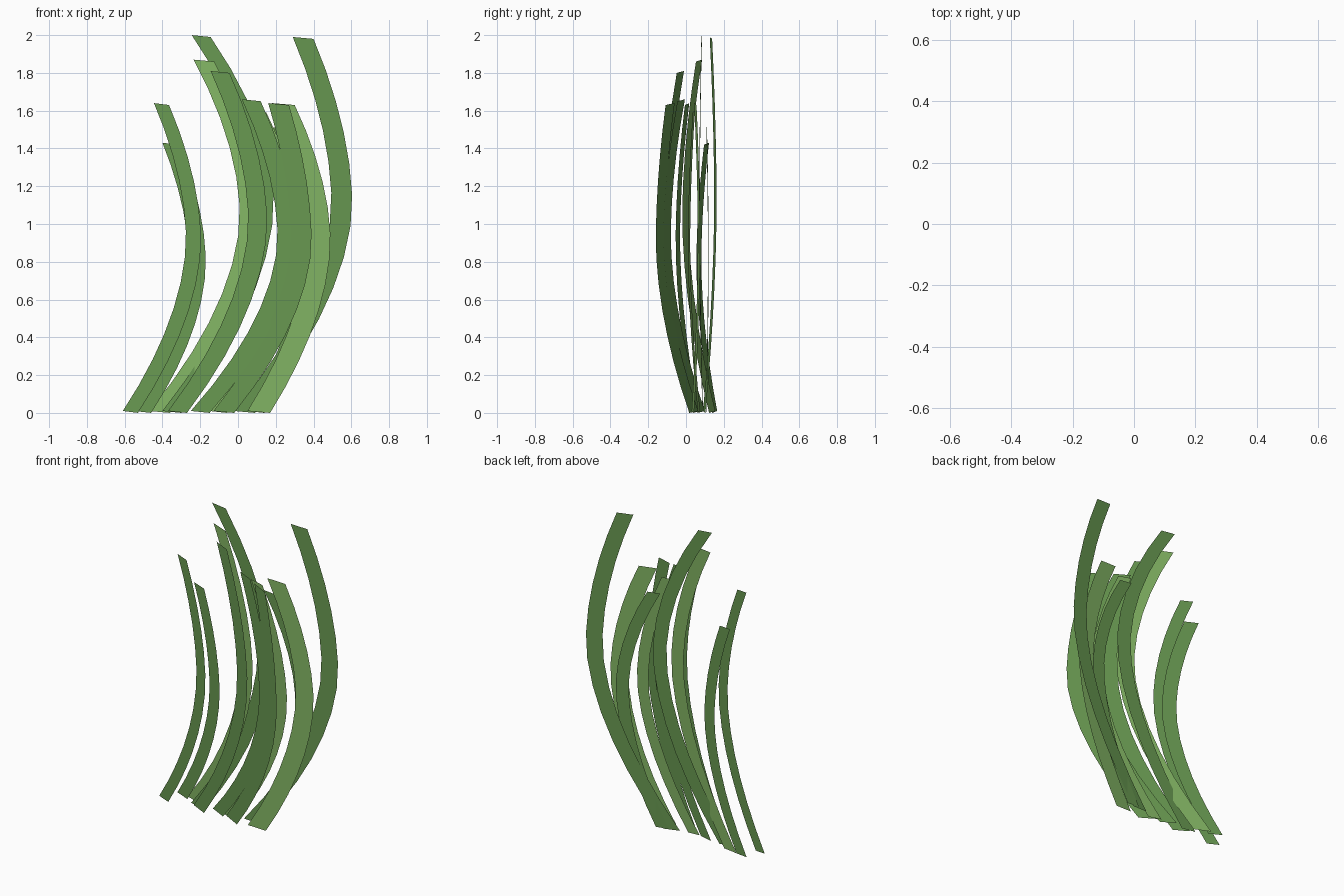
import bpy
import bmesh

default_cube = bpy.data.objects.get("Cube")
if default_cube:
    bpy.data.objects.remove(default_cube, do_unlink=True)


def make_material(name, colour):
    material = bpy.data.materials.new(name)
    material.use_nodes = True
    material.diffuse_color = (*colour, 1)
    shader = material.node_tree.nodes["Principled BSDF"]
    shader.inputs["Base Color"].default_value = (*colour, 1)
    return material


dark_green = make_material("dark_green", (0.14, 0.32, 0.083))
light_green = make_material("light_green", (0.23, 0.47, 0.13))

SEGMENTS = 12
BEND = 0.56       # height fraction where the blade leans furthest
CURVE = 1.8       # sharpness of the bend


def lean(t, tip_ratio):
    """Sideways lean along the blade: zero at the root, one at the bend."""
    if t < BEND:
        return 1 - (1 - t / BEND) ** CURVE
    return 1 - (1 - tip_ratio) * ((t - BEND) / (1 - BEND)) ** CURVE


def grass_blade(name, root, tip, bulge, width, height, y_root, y_bulge, material):
    """Flat curved ribbon standing in a vertical plane turned about z."""
    travel = bulge - width - root
    tip_ratio = (tip - root) / travel
    slope = (y_bulge - y_root) / (bulge - root)
    bm = bmesh.new()
    previous = None
    for i in range(SEGMENTS + 1):
        t = i / SEGMENTS
        x = root + travel * lean(t, tip_ratio)
        z = 0.01 * (1 - t) + height * t
        row = []
        for side in (0, 1):
            px = x + side * width
            row.append(bm.verts.new((px, y_root + slope * (px - root), z - 0.01 * side)))
        if previous:
            bm.faces.new((previous[0], previous[1], row[1], row[0]))
        previous = row
    mesh = bpy.data.meshes.new(name)
    bm.to_mesh(mesh)
    bm.free()
    mesh.materials.append(material)
    blade = bpy.data.objects.new(name, mesh)
    bpy.context.collection.objects.link(blade)
    return blade


# Left-hand pair
grass_blade("outer_right_blade", -.61, -.445, -.195, .08, 1.64, .065, -.055, dark_green)
grass_blade("short_right_blade", -.55, -.40, -.17, .09, 1.43, .165, .055, dark_green)

# Middle clump
grass_blade("pale_middle_blade", -.47, -.235, .12, .11, 1.87, .155, -.02, light_green)
grass_blade("tall_middle_blade", -.40, -.245, .19, .10, 2.0, .09, .07, dark_green)
grass_blade("front_middle_blade", -.37, -.145, .155, .10, 1.81, .075, -.125, dark_green)
grass_blade("inner_front_blade", -.25, .02, .31, .10, 1.66, .10, -.12, dark_green)
grass_blade("inner_back_blade", -.15, .06, .345, .09, 1.6, .075, .01, light_green)
grass_blade("outer_front_blade", -.13, .16, .39, .11, 1.64, .065, -.16, dark_green)

# Left-leaning group
grass_blade("short_back_blade", .05, .11, .42, .09, 1.52, .105, .12, dark_green)
grass_blade("pale_left_blade", .05, .18, .49, .12, 1.64, .03, .075, light_green)
grass_blade("tall_left_blade", -.02, .29, .605, .11, 1.99, .09, .162, dark_green)
